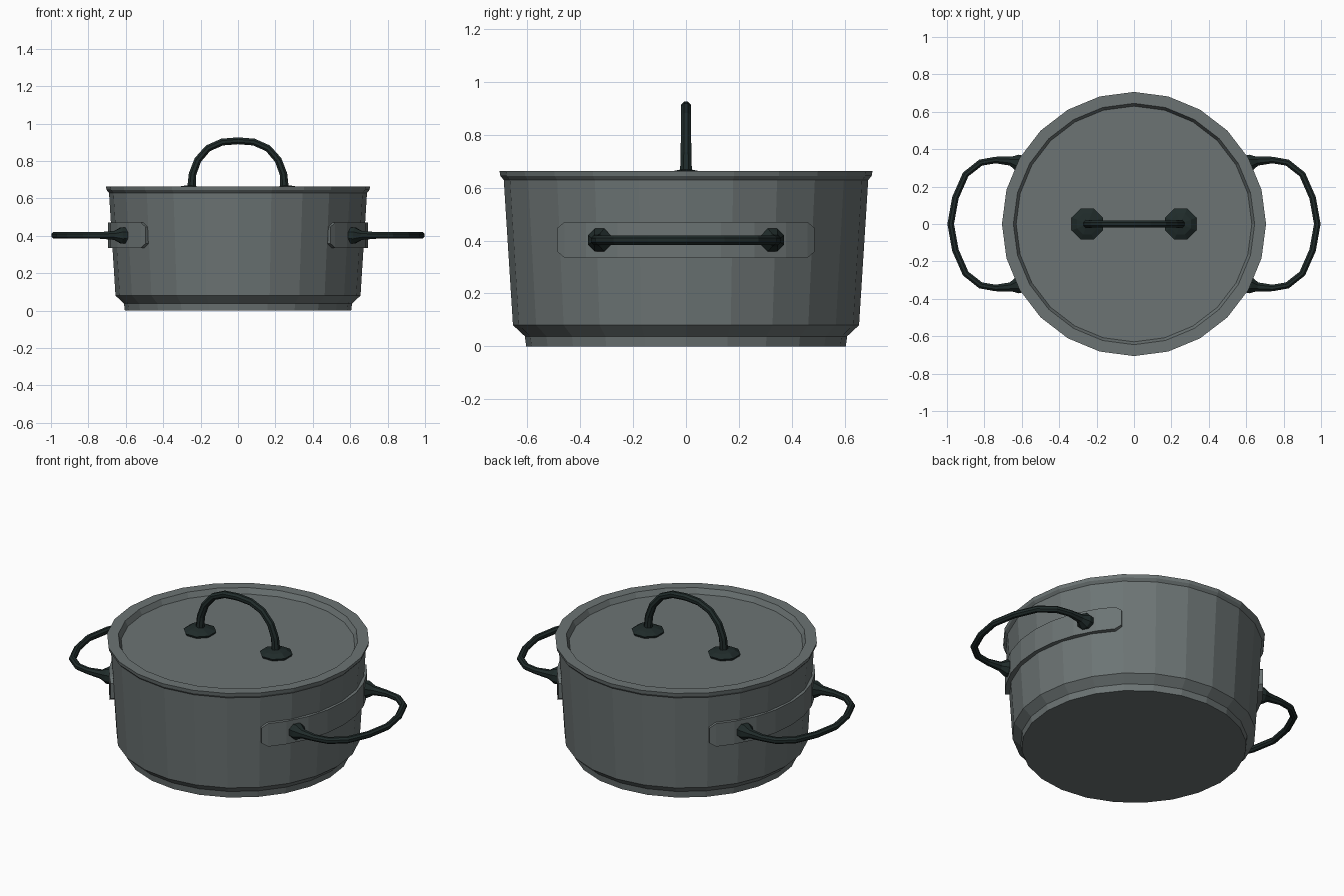
import bpy, bmesh, math
from mathutils import Vector

if "Cube" in bpy.data.objects:
    bpy.data.objects.remove(bpy.data.objects["Cube"])


def material(name, rgb):
    m = bpy.data.materials.new(name)
    m.diffuse_color = (*rgb, 1)
    m.use_nodes = True
    m.node_tree.nodes["Principled BSDF"].inputs["Base Color"].default_value = m.diffuse_color
    return m


METAL = material("grey_metal", (0.15, 0.175, 0.175))
DARK = material("dark_handle", (0.014, 0.024, 0.023))


def finish(bm, name, mat):
    bmesh.ops.recalc_face_normals(bm, faces=bm.faces)
    me = bpy.data.meshes.new(name)
    bm.to_mesh(me)
    bm.free()
    me.materials.append(mat)
    ob = bpy.data.objects.new(name, me)
    bpy.context.collection.objects.link(ob)
    return ob


def skin(bm, rings):
    """Join rings of vertices into a closed tube with capped ends."""
    rings = [[bm.verts.new(p) for p in r] for r in rings]
    n = len(rings[0])
    for a, b in zip(rings, rings[1:]):
        for i in range(n):
            j = (i + 1) % n
            bm.faces.new((a[i], a[j], b[j], b[i]))
    bm.faces.new(rings[0])
    bm.faces.new(rings[-1])


def lathe(name, profile, mat, n=24):
    bm = bmesh.new()
    skin(bm, [[(r * math.cos(2 * math.pi * i / n), r * math.sin(2 * math.pi * i / n), z)
               for i in range(n)] for r, z in profile])
    return finish(bm, name, mat)


def sweep(name, path, normal, mat, n=8):
    """Sweep a polygon along a flat path of (point, radius)."""
    bm = bmesh.new()
    pts = [Vector(p) for p, r in path]
    rings = []
    for i, (p, r) in enumerate(path):
        t = (pts[min(i + 1, len(pts) - 1)] - pts[max(i - 1, 0)]).normalized()
        side = t.cross(normal).normalized()
        rings.append([pts[i] + r * (math.cos(a) * side + math.sin(a) * normal)
                      for a in [2 * math.pi * (k + 0.5) / n for k in range(n)]])
    skin(bm, rings)
    return finish(bm, name, mat)


# Pot body with stepped base
lathe("pot_body", [(0.605, 0.0), (0.61, 0.038), (0.655, 0.08), (0.69, 0.632)], METAL)

# Lid: raised rim around a recessed flat top
lathe("lid", [(0.68, 0.625), (0.69, 0.63), (0.703, 0.645), (0.706, 0.664),
              (0.645, 0.664), (0.63, 0.633)], METAL)

# Lid handle: arch with two wide feet
half = [((0.25, 0, 0.625), 0.082), ((0.25, 0, 0.645), 0.09), ((0.25, 0, 0.66), 0.06),
        ((0.248, 0, 0.668), 0.024), ((0.243, 0, 0.73), 0.022), ((0.215, 0, 0.805), 0.021),
        ((0.16, 0, 0.868), 0.02), ((0.085, 0, 0.901), 0.02), ((0, 0, 0.908), 0.02)]
mirror = [((-p[0], p[1], p[2]), r) for p, r in reversed(half[:-1])]
sweep("lid_handle", half + mirror, Vector((0, 1, 0)), DARK)


def plate(name, s):
    """Curved plate hugging the wall, with chamfered ends."""
    bm = bmesh.new()
    rings = []
    for deg in [-44.5, -41.5, -33, -22, -11, 0, 11, 22, 33, 41.5, 44.5]:
        h = 0.045 if abs(deg) > 44 else 0.068
        a = math.radians(deg)
        rings.append([(s * r * math.cos(a), r * math.sin(a), 0.403 + z)
                      for r, z in ((0.655, -h), (0.694, -h), (0.694, h), (0.655, h))])
    skin(bm, rings)
    return finish(bm, name, METAL)


# Side handles and their mounting plates
for label, s in (("right", 1), ("left", -1)):
    plate(label + "_handle_plate", s)
    outline = [(0.585, 0.32, 0.045), (0.625, 0.328, 0.047), (0.66, 0.336, 0.026),
               (0.74, 0.342, 0.019), (0.82, 0.328, 0.019), (0.90, 0.265, 0.019),
               (0.955, 0.14, 0.019), (0.98, 0, 0.019)]
    half = [((s * x, y, 0.402), r) for x, y, r in outline]
    mirror = [((p[0], -p[1], p[2]), r) for p, r in reversed(half[:-1])]
    sweep(label + "_side_handle", half + mirror, Vector((0, 0, 1)), DARK)
